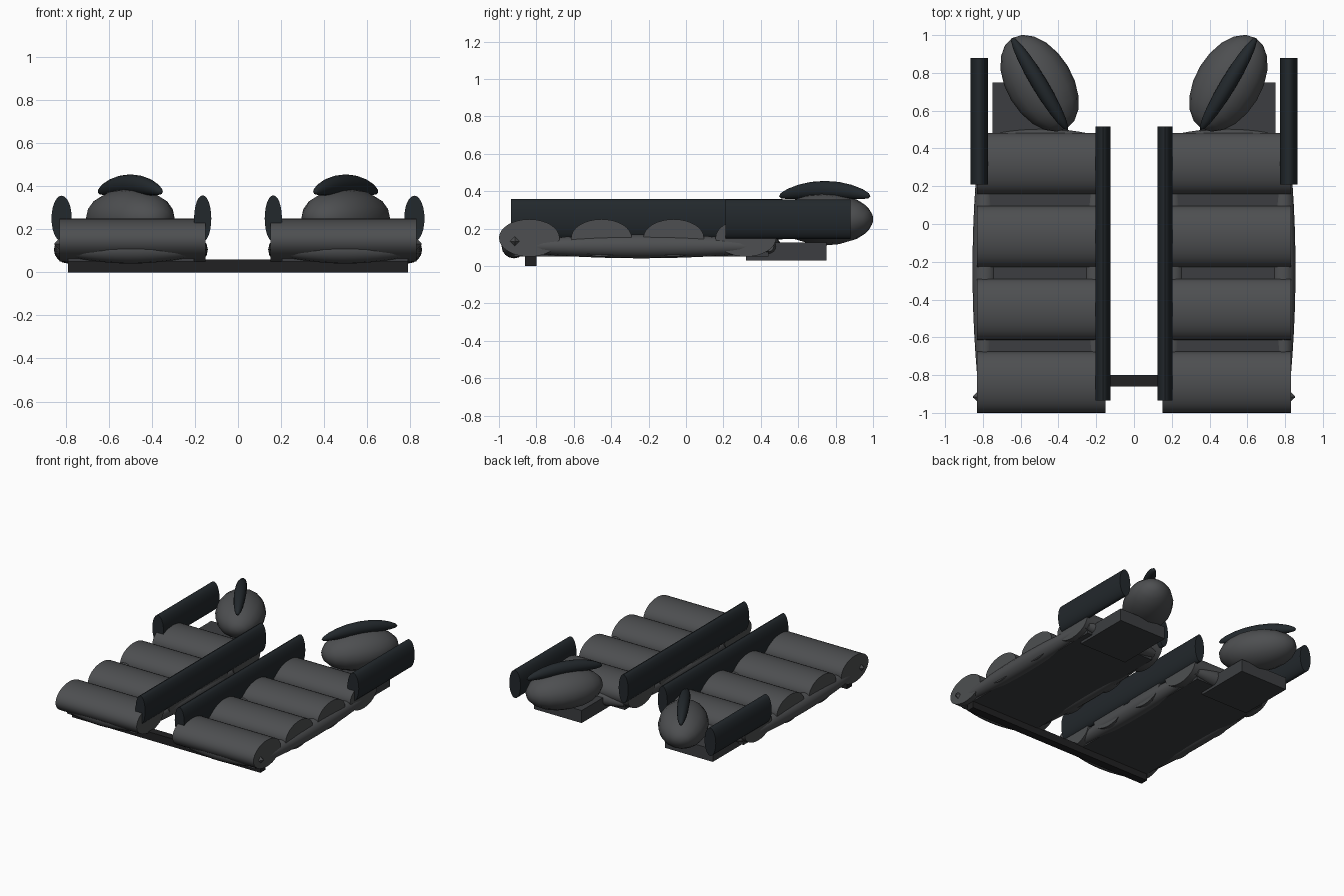
import bpy, bmesh
from math import radians, pi, cos, sin
from mathutils import Matrix, Vector

if "Cube" in bpy.data.objects:
    bpy.data.objects.remove(bpy.data.objects["Cube"])


def material(name, r, g, b):
    m = bpy.data.materials.new(name)
    m.diffuse_color = (r, g, b, 1)
    m.use_nodes = True
    m.node_tree.nodes["Principled BSDF"].inputs["Base Color"].default_value = m.diffuse_color
    return m


PAD = material("charcoal_pad", 0.075, 0.078, 0.082)
BASE = material("dark_base", 0.045, 0.048, 0.052)
RAIL = material("black_rail", 0.016, 0.021, 0.025)
BAR = material("black_bar", 0.015, 0.015, 0.016)


def finish(name, bm, mat, smooth=True):
    bmesh.ops.recalc_face_normals(bm, faces=bm.faces)
    me = bpy.data.meshes.new(name)
    bm.to_mesh(me)
    bm.free()
    ob = bpy.data.objects.new(name, me)
    bpy.context.collection.objects.link(ob)
    me.materials.append(mat)
    if smooth:
        bpy.ops.object.select_all(action='DESELECT')
        ob.select_set(True)
        bpy.context.view_layer.objects.active = ob
        bpy.ops.object.shade_smooth_by_angle(angle=radians(35))
    return ob


def box(name, x, y, z, mat):
    bm = bmesh.new()
    size = [r[1] - r[0] for r in (x, y, z)]
    mid = [(r[1] + r[0]) / 2 for r in (x, y, z)]
    bmesh.ops.create_cube(bm, size=1, matrix=Matrix.Translation(mid) @ Matrix.Diagonal((*size, 1)))
    return finish(name, bm, mat, False)


def tube(name, centre, axis, half, radii, mat, end=1.0, steps=1, segs=24):
    """Elliptical tube along x or y; its radius shrinks to `end` at both tips."""
    bm = bmesh.new()
    rings = []
    for i in range(steps + 1):
        t = 2 * i / steps - 1
        s = 1 - (1 - end) * t * t
        ring = []
        for k in range(segs):
            a = 2 * pi * k / segs
            u, v = radii[0] * s * cos(a), radii[1] * s * sin(a)
            p = (t * half, u, v) if axis == 'x' else (u, t * half, v)
            ring.append(bm.verts.new(Vector(centre) + Vector(p)))
        rings.append(ring)
    for a, b in zip(rings, rings[1:]):
        for k in range(segs):
            n = (k + 1) % segs
            bm.faces.new((a[k], a[n], b[n], b[k]))
    bm.faces.new(rings[0])
    bm.faces.new(rings[-1])
    return finish(name, bm, mat)


def ellipsoid(name, centre, radii, turn, mat, sag=0.0, segs=16, rings=10):
    """Ellipsoid turned about z; long axis is y, and its ends droop by sag."""
    bm = bmesh.new()
    pole_y = Matrix.Rotation(pi / 2, 4, 'X')
    bmesh.ops.create_uvsphere(bm, u_segments=segs, v_segments=rings, radius=1, matrix=pole_y)
    for v in bm.verts:
        t = v.co.y
        v.co = Vector(v.co[i] * radii[i] for i in range(3))
        v.co.z -= sag * t * t
    bm.transform(Matrix.Translation(centre) @ Matrix.Rotation(turn, 4, 'Z'))
    return finish(name, bm, mat)


for side, s in (("right", 1), ("left", -1)):
    # padded mat with rounded, bulging edges
    xs = sorted((s * 0.205, s * 0.79))
    box(f"mat_{side}", xs, (-0.92, 0.44), (0.05, 0.15), BASE)
    for edge, x in (("inner", 0.205), ("outer", 0.79)):
        tube(f"mat_{edge}_edge_{side}", (s * x, -0.24, 0.105), 'y', 0.68,
             (0.065, 0.064), PAD, end=0.45, steps=12, segs=16)
    for edge, y in (("front", -0.92), ("back", 0.44)):
        tube(f"mat_{edge}_edge_{side}", (s * 0.4975, y, 0.105), 'x', 0.3,
             (0.066, 0.064), PAD, end=0.45, steps=12, segs=16)

    # four cross rolls
    for i in range(4):
        tube(f"roll_{i + 1}_{side}", (s * 0.49, -0.838 + 0.386 * i, 0.15), 'x', 0.34,
             (0.162, 0.1), PAD, segs=32)

    # small diamond stud on the front roll
    bm = bmesh.new()
    bmesh.ops.create_cone(bm, cap_ends=True, segments=4, radius1=0.032, radius2=0.003, depth=0.03,
                          matrix=Matrix.Translation((s * 0.838, -0.915, 0.132))
                          @ Matrix.Rotation(s * pi / 2, 4, 'Y'))
    finish(f"stud_{side}", bm, PAD, False)

    # head board, pillow and curved pad on top
    box(f"head_board_{side}", sorted((s * 0.35, s * 0.75)), (0.32, 0.75), (0.03, 0.125), BASE)
    turn = -s * radians(31)
    ellipsoid(f"pillow_{side}", (s * 0.5, 0.745, 0.25), (0.175, 0.28, 0.14), turn, PAD)
    ellipsoid(f"pillow_strip_{side}", (s * 0.5, 0.742, 0.408), (0.042, 0.285, 0.047), turn, RAIL, sag=0.035)

    # side rails
    tube(f"long_rail_{side}", (s * 0.164, -0.21, 0.25), 'y', 0.725, (0.04, 0.108), RAIL)
    tube(f"short_rail_{side}", (s * 0.819, 0.545, 0.25), 'y', 0.335, (0.047, 0.106), RAIL)

# bar joining both sides under the front
box("cross_bar", (-0.79, 0.79), (-0.86, -0.80), (0, 0.06), BAR)
